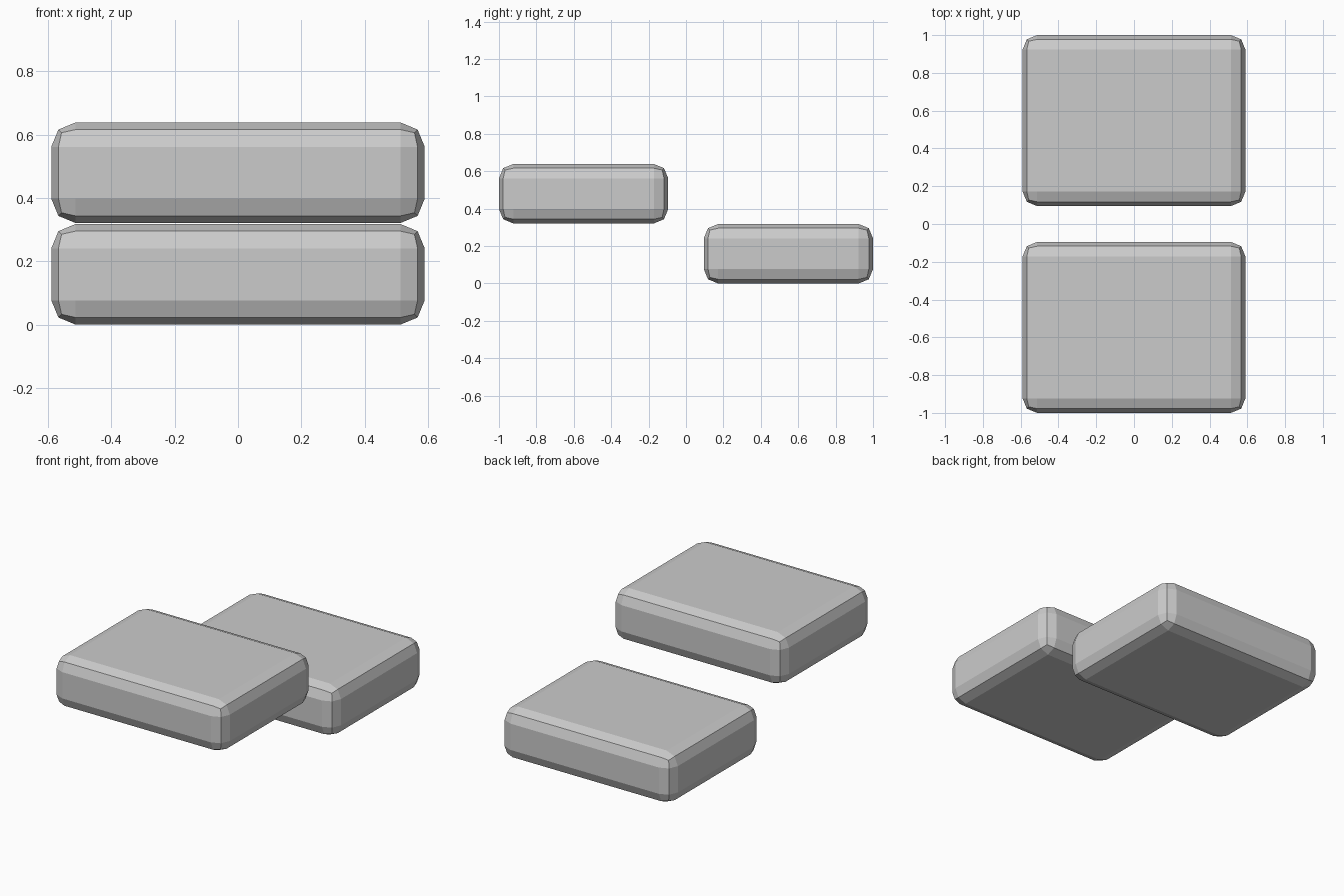
import bpy
import bmesh

if "Cube" in bpy.data.objects:
    bpy.data.objects.remove(bpy.data.objects["Cube"])

SIZE = (1.18, 0.905, 0.318)   # width, depth, height of one block
BEVEL = 0.077


def rounded_block(name, y, z):
    """Box with two-segment rounded edges, flat shaded."""
    bm = bmesh.new()
    bmesh.ops.create_cube(bm, size=1)
    bmesh.ops.scale(bm, vec=SIZE, verts=bm.verts)
    bmesh.ops.bevel(bm, geom=bm.edges[:], offset=BEVEL, offset_type='OFFSET',
                    segments=2, profile=0.5, affect='EDGES')
    mesh = bpy.data.meshes.new(name)
    bm.to_mesh(mesh)
    bm.free()
    obj = bpy.data.objects.new(name, mesh)
    obj.location = (0, y, z)
    bpy.context.collection.objects.link(obj)
    return obj


# Lower block at the back, upper block one step higher at the front
offset_y = 1 - SIZE[1] / 2
rounded_block("lower_back_block", offset_y, SIZE[2] / 2)
rounded_block("upper_front_block", -offset_y, SIZE[2] * 1.5 + 0.003)
